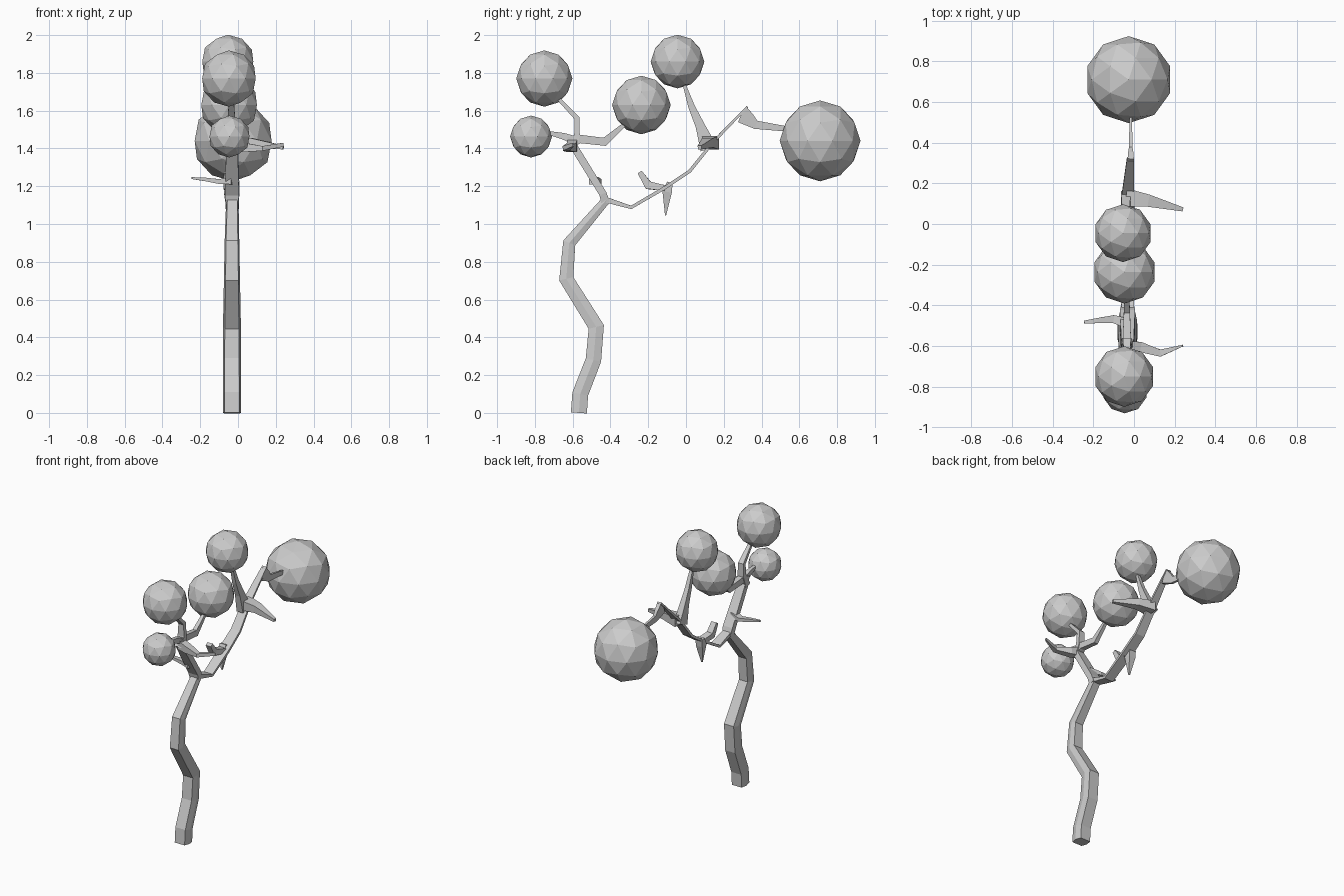
import bpy
import bmesh
from mathutils import Vector

X, Z = Vector((1, 0, 0)), Vector((0, 0, 1))
SQUARE = [(-.5, -.5), (.5, -.5), (.5, .5), (-.5, .5)]
HEX = [(-.5, 0), (-.4, -.5), (.4, -.5), (.5, 0), (.4, .5), (-.4, .5)]


def limb(name, pts, ref=X, section=SQUARE):
    """Tapered tube; each point is x, y, z, width along ref, width across it."""
    bm = bmesh.new()
    pos = [Vector(p[:3]) for p in pts]
    rings = []
    for i, p in enumerate(pts):
        a = (pos[i] - pos[i - 1]).normalized() if i else Vector()
        b = (pos[i + 1] - pos[i]).normalized() if i < len(pts) - 1 else Vector()
        t = (a + b).normalized()
        side = (ref - t * ref.dot(t)).normalized()
        up = t.cross(side)
        rings.append([bm.verts.new(pos[i] + side * u * p[3] + up * v * p[4])
                      for u, v in section])
    n = len(section)
    for r, s in zip(rings, rings[1:]):
        for k in range(n):
            bm.faces.new((r[k], r[(k + 1) % n], s[(k + 1) % n], s[k]))
    bm.faces.new(rings[0][::-1])
    bm.faces.new(rings[-1])
    bmesh.ops.recalc_face_normals(bm, faces=bm.faces)
    mesh = bpy.data.meshes.new(name)
    bm.to_mesh(mesh)
    bm.free()
    bpy.context.collection.objects.link(bpy.data.objects.new(name, mesh))


def planar(name, x, pts, **kw):
    """Limb lying in a plane of constant x."""
    limb(name, [(x, *p) for p in pts], **kw)


# Trunk
limb("trunk", [(-.032, -.567, -.0, .097, .085), (-.032, -.56, .1, .097, .085),
               (-.032, -.49, .28, .096, .083), (-.032, -.475, .455, .095, .083),
               (-.032, -.634, .71, .085, .077), (-.032, -.618, .9, .078, .068),
               (-.03, -.42, 1.13, .065, .045)], section=HEX)

# Main fork
planar("left_bough", -.032, [(-.425, 1.11, .065, .045), (-.44, 1.16, .075, .04),
                             (-.60, 1.42, .06, .04)])
limb("right_bough", [(-.032, -.43, 1.13, .06, .03), (-.03, -.29, 1.088, .07, .018),
                     (-.03, -.115, 1.19, .075, .018), (-.03, .02, 1.28, .07, .018),
                     (-.03, .145, 1.435, .06, .016), (-.017, .325, 1.62, .035, .012)])

# Twigs carrying foliage
planar("upper_left_twig", -.035, [(-.605, 1.40, .06, .05), (-.577, 1.47, .05, .03),
                                  (-.577, 1.56, .04, .028), (-.7, 1.69, .02, .018)])
planar("lower_left_twig", -.035, [(-.58, 1.44, .05, .045), (-.65, 1.465, .03, .035),
                                  (-.76, 1.49, .015, .012)])
planar("middle_twig", -.035, [(-.62, 1.43, .05, .06), (-.56, 1.45, .04, .045),
                              (-.43, 1.435, .03, .045), (-.30, 1.55, .02, .015)])
planar("top_twig", -.04, [(.12, 1.40, .05, .09), (.075, 1.52, .04, .05),
                          (.03, 1.62, .03, .035), (-.02, 1.77, .02, .012)])
planar("far_twig", -.016, [(.318, 1.615, .03, .015), (.315, 1.56, .025, .09),
                           (.37, 1.525, .018, .045), (.56, 1.5, .01, .025)])

# Bare side spikes
limb("front_spike", [(-.03, -.60, 1.42, .06, .05), (.03, -.605, 1.405, .05, .05),
                     (.13, -.635, 1.40, .025, .035), (.24, -.598, 1.42, .02, .008)], ref=Z)
limb("rear_spike", [(-.04, .13, 1.43, .07, .09), (.07, .115, 1.43, .05, .06),
                    (.24, .072, 1.405, .02, .02)], ref=Z)
limb("left_spike", [(-.03, -.49, 1.23, .04, .05), (-.10, -.468, 1.225, .025, .04),
                    (-.18, -.475, 1.237, .018, .025), (-.245, -.483, 1.243, .01, .015)], ref=Z)
limb("stub", [(-.04, -.11, 1.19, .05, .03), (-.055, -.2, 1.205, .045, .045),
              (-.055, -.245, 1.275, .04, .025)])
planar("drooping_spike", -.05, [(-.085, 1.22, .05, .03), (-.1, 1.17, .05, .05),
                                (-.108, 1.045, .01, .006)])

# Foliage balls: x, y, z, radius
balls = {"far": (-.026, .71, 1.44, .214), "top": (-.054, -.045, 1.86, .142),
         "middle": (-.047, -.236, 1.63, .155), "upper_left": (-.048, -.75, 1.77, .149),
         "lower_left": (-.045, -.82, 1.463, .111)}
for name, (x, y, z, r) in balls.items():
    bpy.ops.mesh.primitive_ico_sphere_add(subdivisions=2, radius=r, location=(x, y, z))
    bpy.context.object.name = name + "_foliage"
